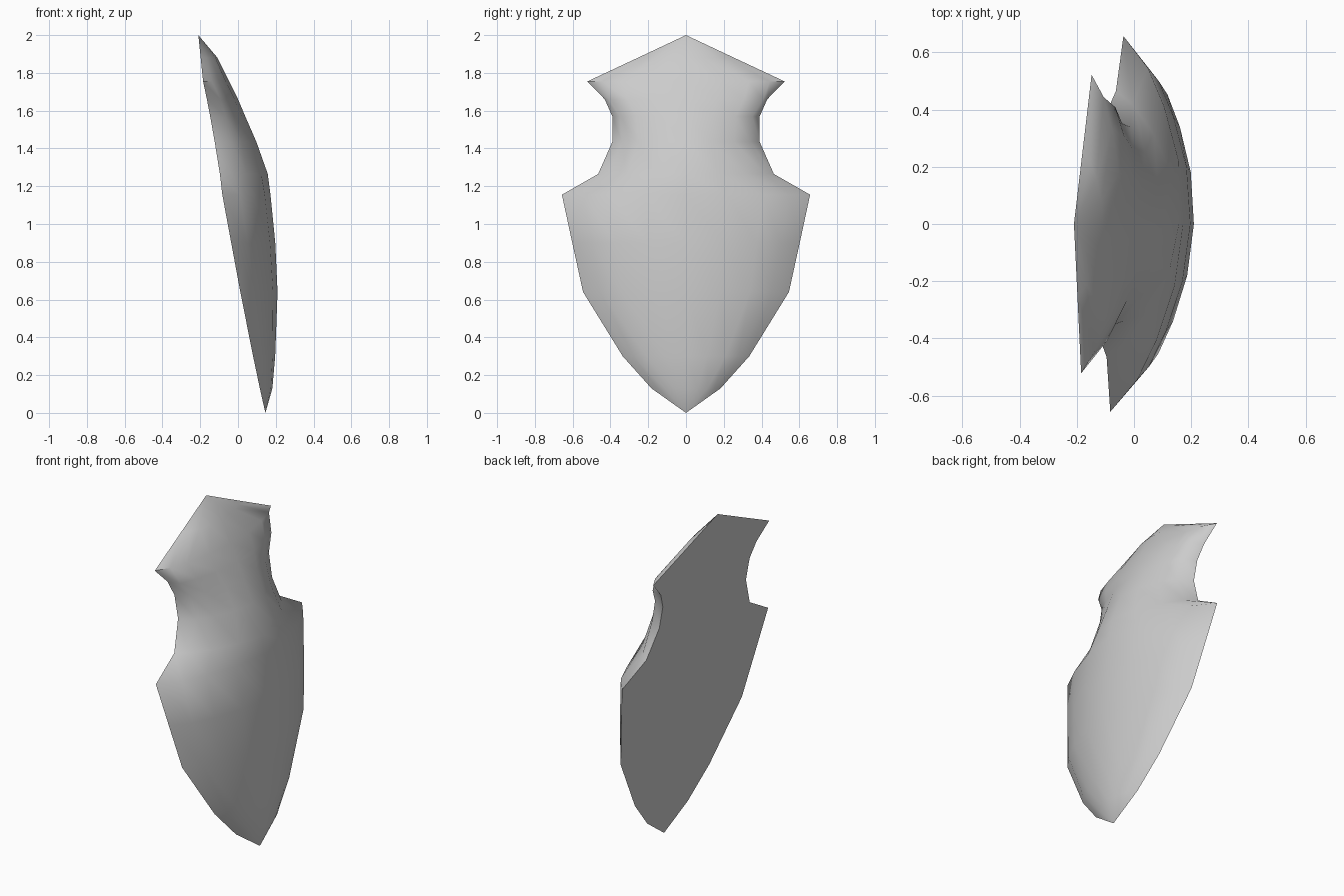
import bpy, bmesh

if "Cube" in bpy.data.objects:
    bpy.data.objects.remove(bpy.data.objects["Cube"])

# Rows from tip to point: height, half width, centre bulge, rim shoulder (width fraction, bulge)
ROWS = [
    (1.88, 0.255, 0.080, 0.83, 0.030),
    (1.755, 0.522, 0.120, 0.85, 0.045),
    (1.66, 0.430, 0.150, 0.95, 0.070),
    (1.57, 0.390, 0.172, 0.90, 0.080),
    (1.435, 0.390, 0.207, 0.87, 0.085),
    (1.265, 0.465, 0.237, 0.90, 0.060),
    (1.155, 0.657, 0.232, 0.83, 0.090),
    (0.90, 0.602, 0.212, 0.83, 0.084),
    (0.64, 0.545, 0.178, 0.83, 0.070),
    (0.30, 0.335, 0.105, 0.83, 0.042),
    (0.13, 0.183, 0.060, 0.83, 0.024),
]
STEPS = (0, 0.4, 0.75, 1)


def place(y, z, bulge):
    """Point on the leaning back plane, pushed out by the bulge."""
    return (0.145 - 0.1775 * z + 0.035 * y + bulge, y, z)


bm = bmesh.new()
tip = bm.verts.new(place(0, 2, 0))
point = bm.verts.new(place(0, 0, 0))

# Domed front, row by row
grid = []
for z, width, top, frac, rim in ROWS:
    half = [(width * frac * u, rim + (top - rim) * (1 - u * u)) for u in STEPS]
    half.append((width, 0))
    row = [(-y, h) for y, h in reversed(half[1:])] + half
    grid.append([bm.verts.new(place(y, z, h)) for y, h in row])
for a, b in zip(grid, grid[1:]):
    for i in range(len(a) - 1):
        bm.faces.new((a[i], b[i], b[i + 1], a[i + 1]))
for i in range(len(grid[0]) - 1):
    bm.faces.new((tip, grid[0][i], grid[0][i + 1]))
    bm.faces.new((point, grid[-1][i + 1], grid[-1][i]))

# Flat back
bm.faces.new([tip] + [r[-1] for r in grid] + [point] + [r[0] for r in reversed(grid)])
bmesh.ops.recalc_face_normals(bm, faces=bm.faces)

mesh = bpy.data.meshes.new("shield")
bm.to_mesh(mesh)
bm.free()
shield = bpy.data.objects.new("shield", mesh)
bpy.context.collection.objects.link(shield)

# Plain grey finish
grey = bpy.data.materials.new("grey")
grey.diffuse_color = (0.6, 0.6, 0.6, 1)
grey.use_nodes = True
grey.node_tree.nodes["Principled BSDF"].inputs["Base Color"].default_value = grey.diffuse_color
mesh.materials.append(grey)

bpy.context.view_layer.objects.active = shield
shield.select_set(True)
bpy.ops.object.shade_smooth_by_angle(angle=0.9)
